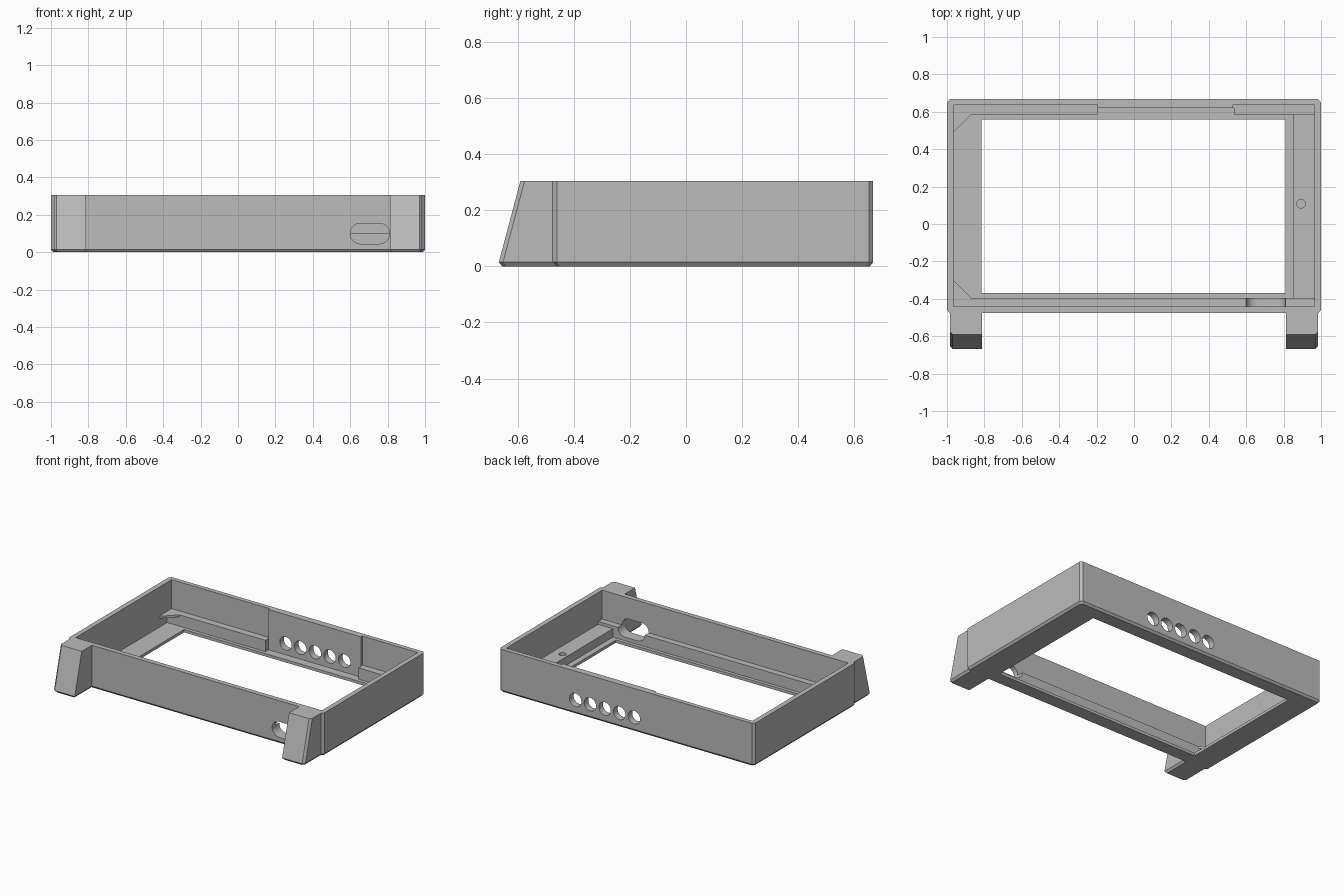
import bpy
import math
from mathutils import Matrix

cube = bpy.data.objects.get("Cube")
if cube:
    bpy.data.objects.remove(cube, do_unlink=True)

grey = bpy.data.materials.new("plain grey")
grey.use_nodes = True
COLOUR = (0.5, 0.5, 0.5, 1)
grey.diffuse_color = COLOUR
grey.node_tree.nodes["Principled BSDF"].inputs["Base Color"].default_value = COLOUR

TOP, FLOOR, LEDGE, SHELF, CH = 0.305, 0.02, 0.10, 0.08, 0.015


def loft(name, rings):
    """Solid through stacked rings of equal point count."""
    n = len(rings[0])
    verts = [p for ring in rings for p in ring]
    faces = [tuple(reversed(range(n))),
             tuple(range(len(verts) - n, len(verts)))]
    for r in range(len(rings) - 1):
        for i in range(n):
            j = (i + 1) % n
            faces.append((r * n + i, r * n + j, (r + 1) * n + j, (r + 1) * n + i))
    mesh = bpy.data.meshes.new(name)
    mesh.from_pydata(verts, [], faces)
    mesh.materials.append(grey)
    obj = bpy.data.objects.new(name, mesh)
    bpy.context.collection.objects.link(obj)
    return obj


def prism(name, outline, z0, z1):
    return loft(name, [[(x, y, z) for x, y in outline] for z in (z0, z1)])


def box(name, x0, x1, y0, y1, z0, z1):
    return prism(name, [(x0, y0), (x1, y0), (x1, y1), (x0, y1)], z0, z1)


def circle(cx, cy, r, n=32, start=0, sweep=2 * math.pi):
    return [(cx + r * math.cos(start + sweep * i / n),
             cy + r * math.sin(start + sweep * i / n)) for i in range(n)]


def along_y(obj, y):
    """Turn a prism drawn in the ground plane so that it runs along y."""
    obj.data.transform(Matrix.Translation((0, y, 0)) @ Matrix.Rotation(math.pi / 2, 4, 'X'))
    return obj


def combine(target, tool, operation):
    mod = target.modifiers.new("join", 'BOOLEAN')
    mod.operation = operation
    mod.solver = 'EXACT'
    mod.object = tool
    bpy.context.view_layer.objects.active = target
    bpy.ops.object.modifier_apply(modifier=mod.name)
    bpy.data.objects.remove(tool, do_unlink=True)


def chamfered(x0, x1, y0, y1, z, c=CH):
    return [(x, y, z) for x, y in (
        (x0 + c, y0), (x1 - c, y0), (x1, y0 + c), (x1, y1 - c),
        (x1 - c, y1), (x0 + c, y1), (x0, y1 - c), (x0, y0 + c))]


# Outer shell with chamfered corners and bottom edge
B = 0.012
frame = loft("frame", [chamfered(-1 + B, 1 - B, -0.475 + B, 0.667 - B, 0),
                       chamfered(-1, 1, -0.475, 0.667, CH),
                       chamfered(-1, 1, -0.475, 0.667, TOP)])


# Sloping front legs, chamfered on the outer front edge
def leg_ring(side, front, z, inset=0):
    outer, inner = 0.985 - inset, 0.813 + inset
    pts = [(inner, front), (outer - CH, front), (outer, front + CH),
           (outer, -0.46), (inner, -0.46)]
    ring = [(side * x, y, z) for x, y in pts]
    return ring if side > 0 else ring[::-1]


for side in (-1, 1):
    leg = loft("leg", [leg_ring(side, -0.667 + B, 0, B),
                       leg_ring(side, -0.667, CH),
                       leg_ring(side, -0.59, TOP)])
    combine(frame, leg, 'UNION')

# Interior, hollowed in steps: above the ledges, the shelf and the floor
BACK, FRONT = 0.585, -0.395
cuts = [
    box("upper_left", -0.965, -0.195, -0.44, 0.635, LEDGE, 0.5),
    box("upper_middle", -0.2, 0.535, -0.44, 0.62, LEDGE, 0.5),
    box("upper_right", 0.53, 0.965, -0.44, 0.635, LEDGE, 0.5),
    box("shelf_space", 0.84, 0.965, FRONT, BACK, SHELF, 0.2),
    box("floor_space", -0.965, 0.85, FRONT, BACK, FLOOR, 0.2),
    box("panel_space", -0.195, 0.535, 0.5, 0.62, FLOOR, 0.2),
    box("opening", -0.815, 0.81, -0.37, 0.56, -0.1, 0.2),
    prism("shelf_hole", circle(0.893, 0.108, 0.023), 0.03, 0.2),
]

# Row of round holes in the back wall
for i in range(5):
    cuts.append(along_y(prism("vent", circle(-0.06 + 0.115 * i, 0.1, 0.047), 0, 0.2), 0.75))

# Rounded slot in the front wall and ledge
slot = circle(0.755, 0.1, 0.055, 16, -math.pi / 2, math.pi)
slot += [(0.755, 0.155)] + circle(0.655, 0.1, 0.055, 16, math.pi / 2, math.pi) + [(0.655, 0.045)]
cuts.append(along_y(prism("slot", slot, 0, 0.17), -0.38))

for cut in cuts:
    combine(frame, cut, 'DIFFERENCE')

# Thin triangular corner plates level with the ledges
for name, y, s in (("back_corner_plate", BACK, -1), ("front_corner_plate", FRONT, 1)):
    tri = [(-0.965, y), (-0.87, y), (-0.965, y + s * 0.095)]
    prism(name, tri if s > 0 else tri[::-1], LEDGE - 0.015, LEDGE)

# Crisp edges with smooth bores
bpy.ops.object.select_all(action='DESELECT')
frame.select_set(True)
bpy.context.view_layer.objects.active = frame
bpy.ops.object.shade_smooth_by_angle(angle=math.radians(25))
